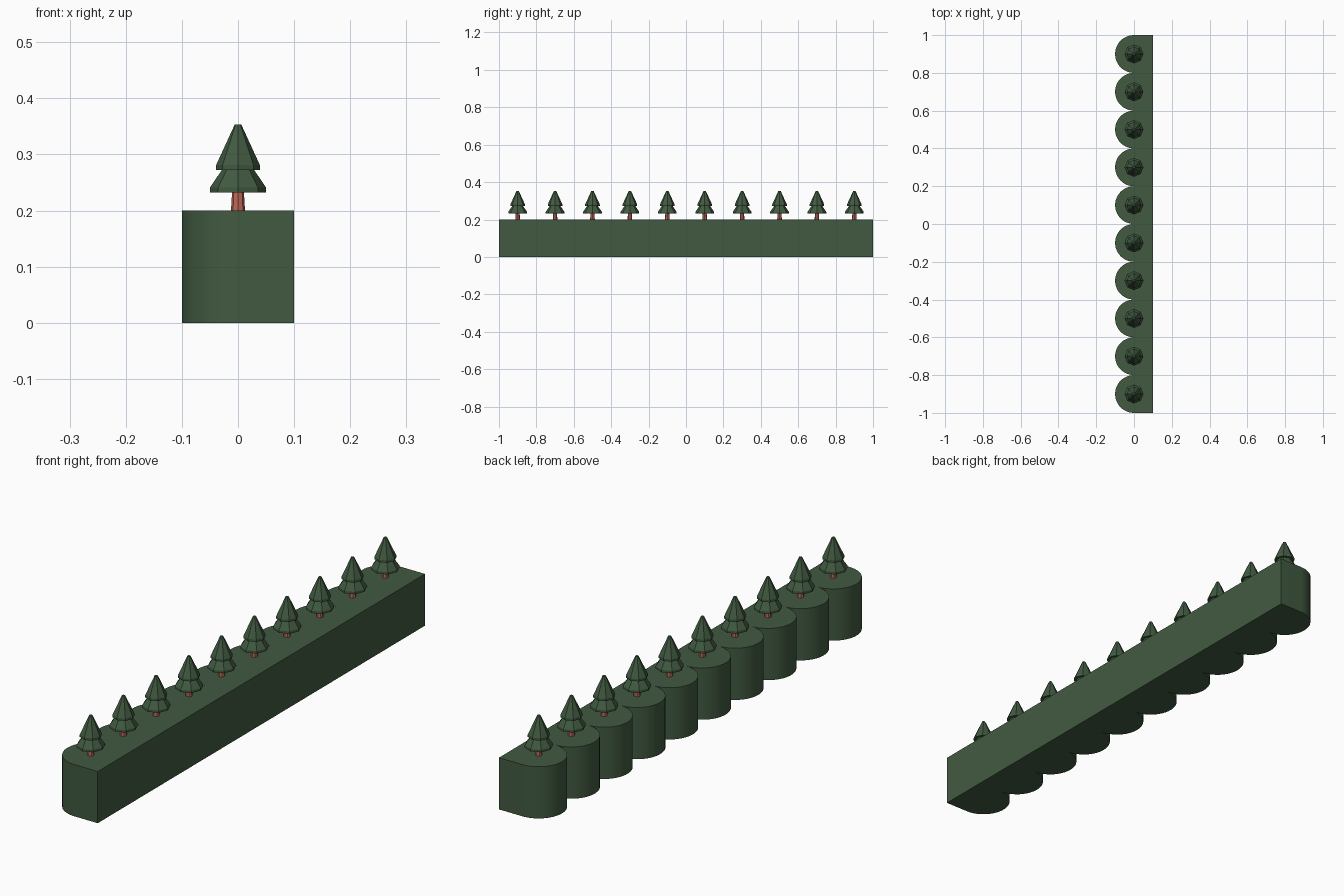
import bpy, bmesh, math

if "Cube" in bpy.data.objects:
    bpy.data.objects.remove(bpy.data.objects["Cube"])

def material(name, rgb):
    m = bpy.data.materials.new(name)
    m.diffuse_color = (*rgb, 1)
    m.use_nodes = True
    m.node_tree.nodes["Principled BSDF"].inputs["Base Color"].default_value = m.diffuse_color
    return m

GREEN = material("hedge green", (0.053, 0.102, 0.053))
BARK = material("red bark", (0.52, 0.14, 0.09))

def add_object(name, bm, mat):
    bmesh.ops.recalc_face_normals(bm, faces=bm.faces)
    me = bpy.data.meshes.new(name)
    bm.to_mesh(me)
    bm.free()
    me.materials.append(mat)
    ob = bpy.data.objects.new(name, me)
    bpy.context.collection.objects.link(ob)
    return ob

def lathe(bm, profile, sides, y):
    """Closed low-poly solid of revolution about a vertical axis at (0, y)."""
    rings = [[bm.verts.new((r * math.cos(2 * math.pi * k / sides),
                            y + r * math.sin(2 * math.pi * k / sides), z))
              for k in range(sides)] for r, z in profile]
    for a, b in zip(rings, rings[1:]):
        for k in range(sides):
            n = (k + 1) % sides
            bm.faces.new((a[k], a[n], b[n], b[k]))
    bm.faces.new(rings[0])
    bm.faces.new(rings[-1])

COUNT, R, HEIGHT, SEG = 10, 0.1, 0.2, 24
centres = [-0.9 + 0.2 * i for i in range(COUNT)]

# Scalloped base: straight on +x, a row of half circles on -x
outline = [(R, 1.0), (R, -1.0), (0, -1.0)]
for c in centres:
    for k in range(1, SEG + 1):
        a = math.pi * k / SEG
        outline.append((-R * math.sin(a), c - R * math.cos(a)))
bm = bmesh.new()
base = bm.faces.new([bm.verts.new((x, y, 0)) for x, y in outline])
ext = bmesh.ops.extrude_face_region(bm, geom=[base], use_keep_orig=True)
top = [v for v in ext["geom"] if isinstance(v, bmesh.types.BMVert)]
bmesh.ops.translate(bm, verts=top, vec=(0, 0, HEIGHT))
base_ob = add_object("scalloped_base", bm, GREEN)
bpy.context.view_layer.objects.active = base_ob
base_ob.select_set(True)
bpy.ops.object.shade_smooth_by_angle(angle=math.radians(30))

# Trees: tapered trunk and two-tier foliage
FOLIAGE = [(0.047, 0.232), (0.05, 0.241), (0.029, 0.272),
           (0.039, 0.272), (0.039, 0.281), (0.006, 0.353)]
FOLIAGE[0] = (0.05, 0.232)
TRUNK = [(0.0125, HEIGHT), (0.0105, 0.234)]
for i, y in enumerate(centres):
    bm = bmesh.new()
    lathe(bm, TRUNK, 8, y)
    add_object(f"tree_trunk_{i + 1}", bm, BARK)
    bm = bmesh.new()
    lathe(bm, FOLIAGE, 8, y)
    add_object(f"tree_foliage_{i + 1}", bm, GREEN)
